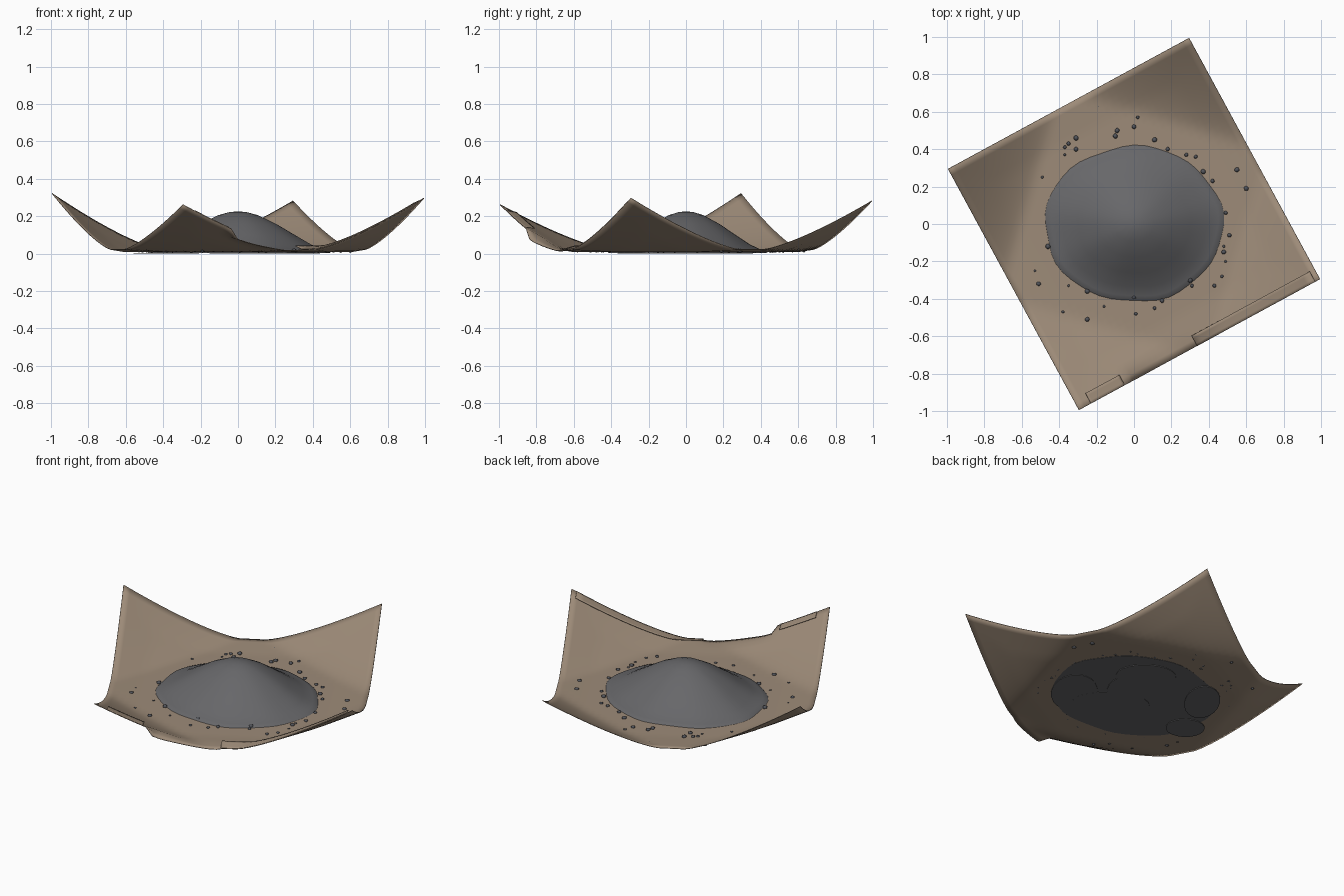
import bpy, bmesh, math, random
from mathutils import Matrix, Vector

random.seed(4)
if "Cube" in bpy.data.objects:
    bpy.data.objects.remove(bpy.data.objects["Cube"], do_unlink=True)


def material(name, colour):
    m = bpy.data.materials.new(name)
    m.use_nodes = True
    m.diffuse_color = (*colour, 1)
    bsdf = next(n for n in m.node_tree.nodes if n.type == "BSDF_PRINCIPLED")
    bsdf.inputs["Base Color"].default_value = (*colour, 1)
    bsdf.inputs["Roughness"].default_value = 0.9
    return m


CLOTH = material("tan cloth", (0.34, 0.26, 0.19))
POWDER = material("grey powder", (0.135, 0.135, 0.142))
GRAIN = material("dark slate grains", (0.085, 0.09, 0.105))


def finish(name, bm, mat, smooth=True):
    bmesh.ops.recalc_face_normals(bm, faces=bm.faces)
    mesh = bpy.data.meshes.new(name)
    bm.to_mesh(mesh)
    bm.free()
    mesh.materials.append(mat)
    obj = bpy.data.objects.new(name, mesh)
    bpy.context.collection.objects.link(obj)
    for p in mesh.polygons:
        p.use_smooth = smooth
    return obj


# Cloth shape: a turned square whose corners lift off the ground
HALF = 0.734
TURN = Matrix.Rotation(math.radians(28.5), 3, "Z")
CORNER = {(-1, 1): 0.32, (1, -1): 0.295, (1, 1): 0.28, (-1, -1): 0.26}


def cloth_point(u, v, lift=0.0):
    height = CORNER[(1 if u > 0 else -1, 1 if v > 0 else -1)]
    s = max(0, (abs(u) + abs(v) - 1.1) / 0.9)
    z = 0.008 + (height - 0.008) * s ** 1.3
    # gentle rise along the open edges
    z += 0.012 * max(0, max(abs(u), abs(v)) - 0.75) / 0.25 * (1 - s)
    # drooping stretch of the front edge
    if -0.6 < u < -0.03 and v < -0.9:
        z -= min(0.04, 0.4 * z) * (-0.9 - v) * 10
    p = TURN @ Vector((u * HALF, v * HALF, 0))
    p.z = z + lift
    return p


bm = bmesh.new()
bmesh.ops.create_grid(bm, x_segments=40, y_segments=40, size=1)
for vert in bm.verts:
    vert.co = cloth_point(vert.co.x, vert.co.y)
cloth = finish("cloth", bm, CLOTH)
solid = cloth.modifiers.new("thickness", "SOLIDIFY")
solid.thickness = 0.004
solid.offset = -1


# Folded hems along the front edge
def hem(name, start, end, width=0.085, steps=16, rows=4):
    bm = bmesh.new()
    bmesh.ops.create_grid(bm, x_segments=steps, y_segments=rows, size=0.5)
    for vert in bm.verts:
        a = vert.co.y + 0.5
        u = start + (end - start) * (vert.co.x + 0.5)
        vert.co = cloth_point(u, -1 + width * a, 0.003 + 0.02 * a)
    obj = finish(name, bm, CLOTH)
    obj.modifiers.new("thickness", "SOLIDIFY").thickness = 0.003


hem("short_hem_fold", -0.9, -0.62)
hem("long_hem_fold", -0.02, 0.96)

# Powder heap: rings of a mound profile with a slightly uneven outline
PROFILE = [(0.1, 0.221), (0.22, 0.205), (0.42, 0.158), (0.62, 0.1), (0.8, 0.048),
           (0.92, 0.024), (0.97, 0.018), (1, 0.004)]
SIDES = 48
bm = bmesh.new()
top = bm.verts.new((0, 0, 0.226))
last = None
for r, z in PROFILE:
    ring = []
    for i in range(SIDES):
        a = math.tau * i / SIDES
        k = r * (1 + r * (0.012 * math.sin(5 * a + 1) + 0.01 * math.sin(9 * a)))
        ring.append(bm.verts.new((0.485 * k * math.cos(a), 0.423 * k * math.sin(a), z)))
    for i in range(SIDES):
        j = (i + 1) % SIDES
        if last:
            bm.faces.new((last[i], ring[i], ring[j], last[j]))
        else:
            bm.faces.new((top, ring[i], ring[j]))
    last = ring
bm.faces.new(last)
finish("powder_heap", bm, POWDER)
heap = bpy.data.objects["powder_heap"]
heap.data.polygons[len(heap.data.polygons) - 1].use_smooth = False

# Powder showing through the underside: (across, toward, half width, half depth)
SEEP = [(-0.34, 0, 0.13, 0.2), (-0.12, -0.1, 0.22, 0.13), (-0.04, 0.06, 0.12, 0.17),
        (0.04, 0.23, 0.17, 0.13), (0.39, -0.02, 0.1, 0.18), (0.33, -0.32, 0.11, 0.1)]
bm = bmesh.new()
for n, (across, toward, w, d) in enumerate(SEEP):
    spot = (Matrix.Rotation(math.radians(147), 4, "Z")
            @ Matrix.Translation((across, -toward, 0.003 - n * 0.0004))
            @ Matrix.Diagonal((w, d, 0.004, 1)))
    bmesh.ops.create_cone(bm, cap_ends=True, segments=20, radius1=1, radius2=1,
                          depth=1, matrix=spot)
finish("powder_seepage", bm, POWDER, False)

# Loose grains scattered round the heap
SPOTS = [(-.47, .48), (-.37, .41), (-.37, .37), (-.31, .46), (-.31, .4), (-.35, .43),
         (-.49, .25), (-.19, .63), (-.1, .47), (-.09, .5), (.02, .57), (0, .52),
         (.11, .45), (.18, .4), (.28, .37), (.33, .36), (.37, .28), (.42, .23),
         (.55, .29), (.6, .19), (.49, .06), (.51, -.06), (.48, -.12), (.48, -.15),
         (.49, -.2), (.47, -.28), (.43, -.33), (.3, -.3), (.31, -.33), (.15, -.41),
         (.11, -.45), (.01, -.48), (0, -.39), (-.16, -.44), (-.25, -.51), (-.19, -.58),
         (-.38, -.47), (-.35, -.33), (-.25, -.36), (-.51, -.32), (-.53, -.25), (-.46, -.12)]
bm = bmesh.new()
for x, y in SPOTS:
    size = random.uniform(0.007, 0.015)
    place = (Matrix.Translation((x, y, 0.008 + size * 0.5))
             @ Matrix.Rotation(random.uniform(0, math.tau), 4, "Z")
             @ Matrix.Diagonal((size * 1.1, size, size * 0.8, 1)))
    bmesh.ops.create_icosphere(bm, subdivisions=1, radius=1, matrix=place)
finish("loose_grains", bm, GRAIN)
